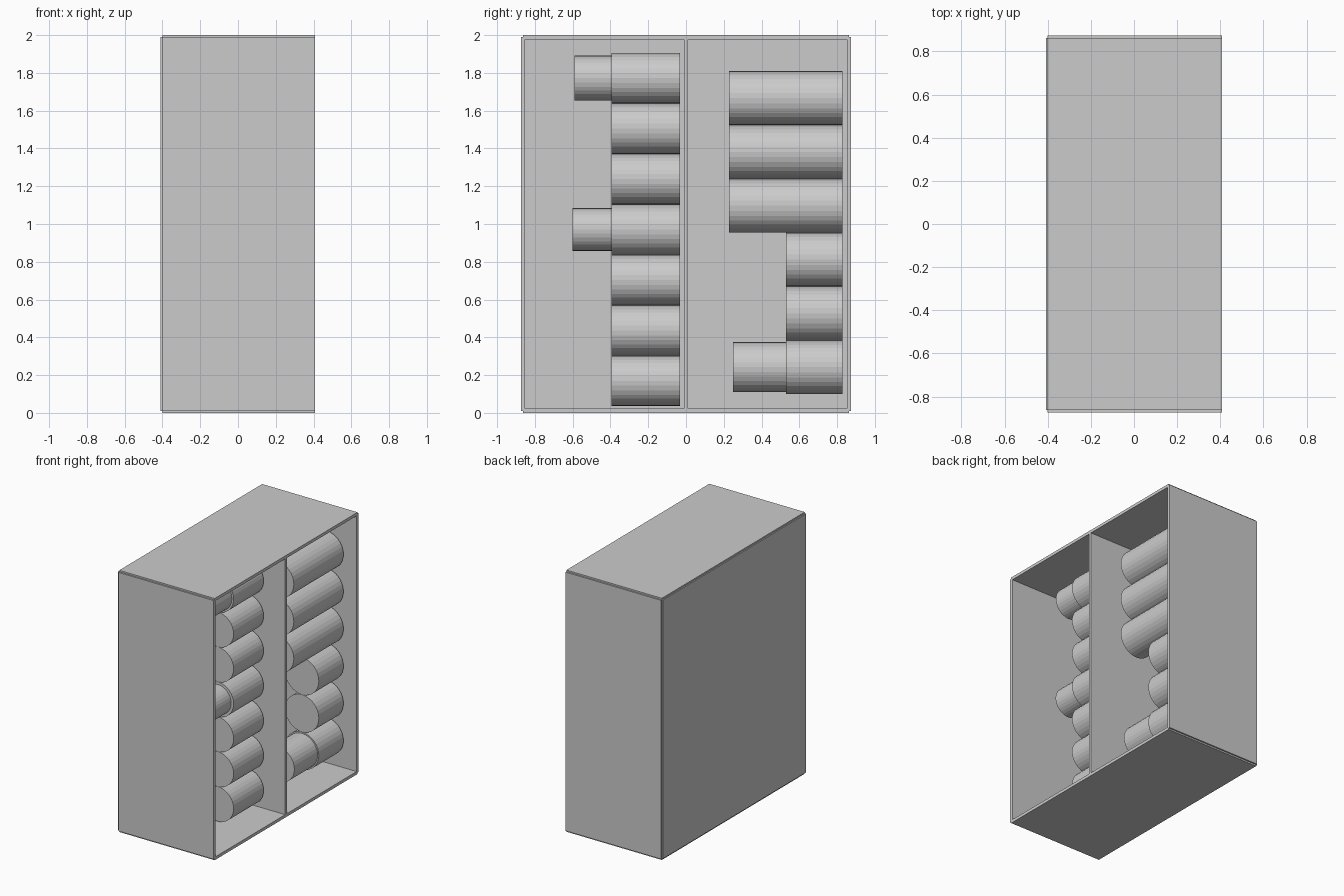
import bpy
import math

cube = bpy.data.objects.get("Cube")
if cube:
    bpy.data.objects.remove(cube, do_unlink=True)

grey = bpy.data.materials.new("plain grey")
grey.use_nodes = True
colour = (0.6, 0.6, 0.6, 1)
grey.diffuse_color = colour
grey.node_tree.nodes["Principled BSDF"].inputs["Base Color"].default_value = colour

# Panel mid-planes and thickness
X, Y, TOP, BOTTOM, T = 0.4, 0.863, 1.989, 0.011, 0.023
FRONT_EDGE = 0.407


def panel(name, low, high):
    """Box between two opposite corners."""
    centre = [(a + b) / 2 for a, b in zip(low, high)]
    bpy.ops.mesh.primitive_cube_add(size=1, location=centre)
    obj = bpy.context.object
    obj.name = name
    obj.scale = [b - a for a, b in zip(low, high)]
    bpy.ops.object.transform_apply(location=False, rotation=False, scale=True)
    obj.data.materials.append(grey)


def roll(name, x, z, radius, y0, y1):
    """Cylinder lying along y."""
    bpy.ops.mesh.primitive_cylinder_add(
        vertices=32, radius=radius, depth=y1 - y0,
        location=(x, (y0 + y1) / 2, z), rotation=(math.pi / 2, 0, 0))
    obj = bpy.context.object
    obj.name = name
    obj.data.materials.append(grey)


# Cabinet shell, open towards +x, with small stepped outer corners
h = T / 2
for name, y in (("front_wall", -Y), ("divider", 0), ("rear_wall", Y)):
    panel(name, (-X, y - h, BOTTOM), (FRONT_EDGE, y + h, TOP))
for name, z in (("floor", BOTTOM), ("roof", TOP)):
    panel(name, (-X, -Y, z - h), (FRONT_EDGE, Y, z + h))
panel("closed_side", (-X - 0.009, -Y, BOTTOM), (-X + 0.014, Y, TOP))

# Stack beside the divider: seven equal rolls, two with narrower ends
STEP_A, XA = 0.267, 0.106
for i in range(7):
    roll(f"divider_roll_{i + 1}", XA, 0.17 + i * STEP_A, STEP_A / 2, -0.395, -0.032)
roll("middle_roll_end", XA, 0.17 + 3 * STEP_A, 0.113, -0.6, -0.395)
roll("top_roll_end", XA, 0.17 + 6 * STEP_A, 0.119, -0.59, -0.395)

# Stack beside the rear wall: three short rolls below three long ones
STEP_B, XB = 0.285, 0.17
for i in range(6):
    start = 0.53 if i < 3 else 0.228
    roll(f"rear_roll_{i + 1}", XB, 0.242 + i * STEP_B, STEP_B / 2, start, 0.828)
roll("bottom_roll_end", XB, 0.242, 0.132, 0.25, 0.53)
